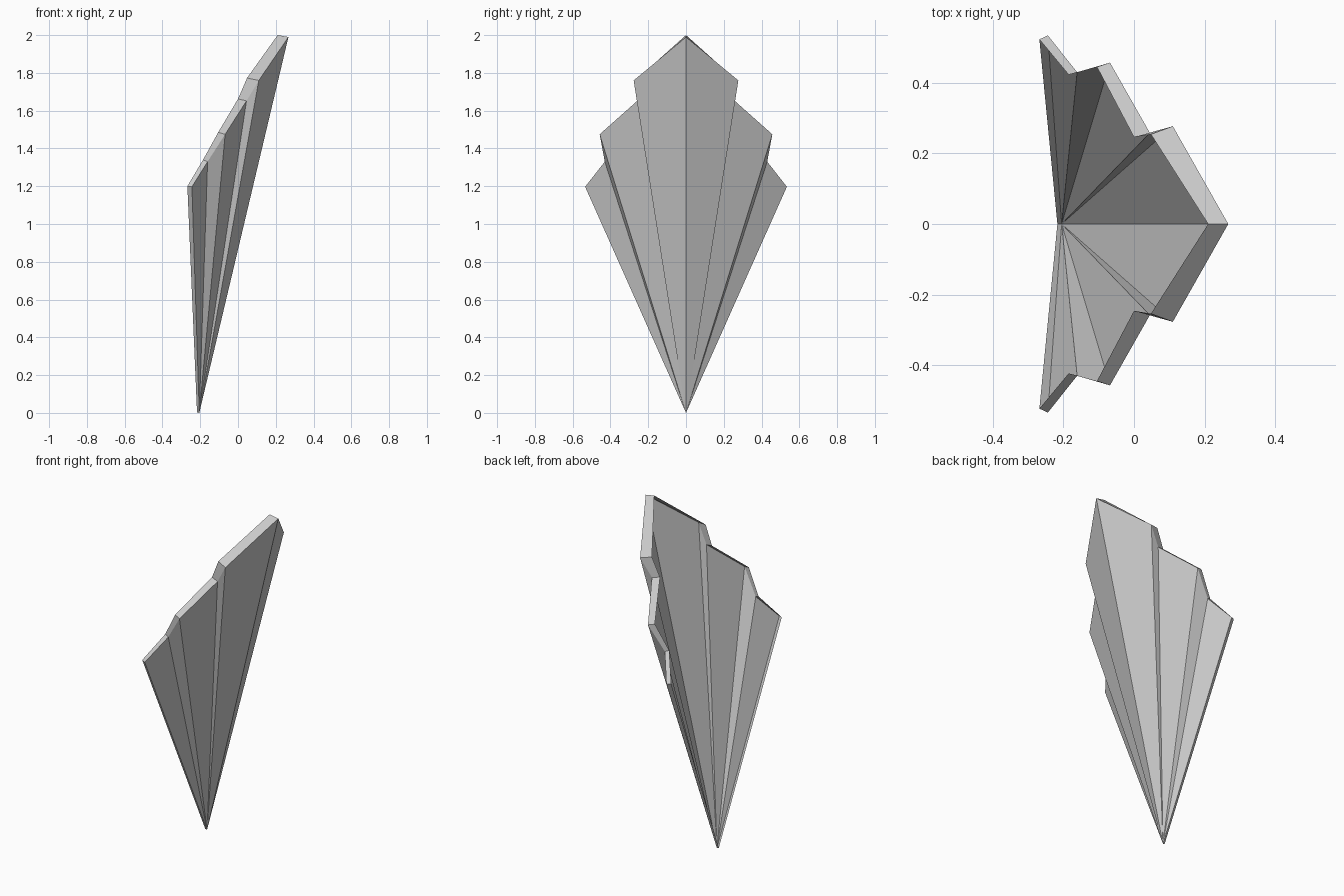
import bpy

if "Cube" in bpy.data.objects:
    bpy.data.objects.remove(bpy.data.objects["Cube"])

# Half of the stepped edge, from centre peak to lowest tip, then the foot
outer = [(0.267, 0, 1.99), (0.11, 0.277, 1.76), (0.045, 0.258, 1.652),
         (-0.068, 0.457, 1.475), (-0.161, 0.43, 1.33), (-0.244, 0.534, 1.197),
         (-0.205, 0, 0)]
inner = [(0.21, 0, 2.0), (0.048, 0.254, 1.773), (0.0, 0.246, 1.662),
         (-0.105, 0.445, 1.485), (-0.185, 0.423, 1.34), (-0.268, 0.523, 1.2),
         (-0.217, 0, 0.003)]


def mirrored_part(name, verts, faces):
    mesh = bpy.data.meshes.new(name)
    mesh.from_pydata(verts, [], faces)
    mesh.update()
    obj = bpy.data.objects.new(name, mesh)
    bpy.context.collection.objects.link(obj)
    mod = obj.modifiers.new("mirror", 'MIRROR')
    mod.use_axis = (False, True, False)
    mod.use_clip = True
    mod.merge_threshold = 0.0005
    return obj


n = len(outer)

# Pleated fan: triangles radiating from the foot
mirrored_part("pleated_fan", outer, [(n - 1, i, i + 1) for i in range(n - 2)])

# Turned-in rim following the stepped top and the side edges
mirrored_part("turned_rim", outer + inner,
              [(i, n + i, n + i + 1, i + 1) for i in range(n - 1)])
